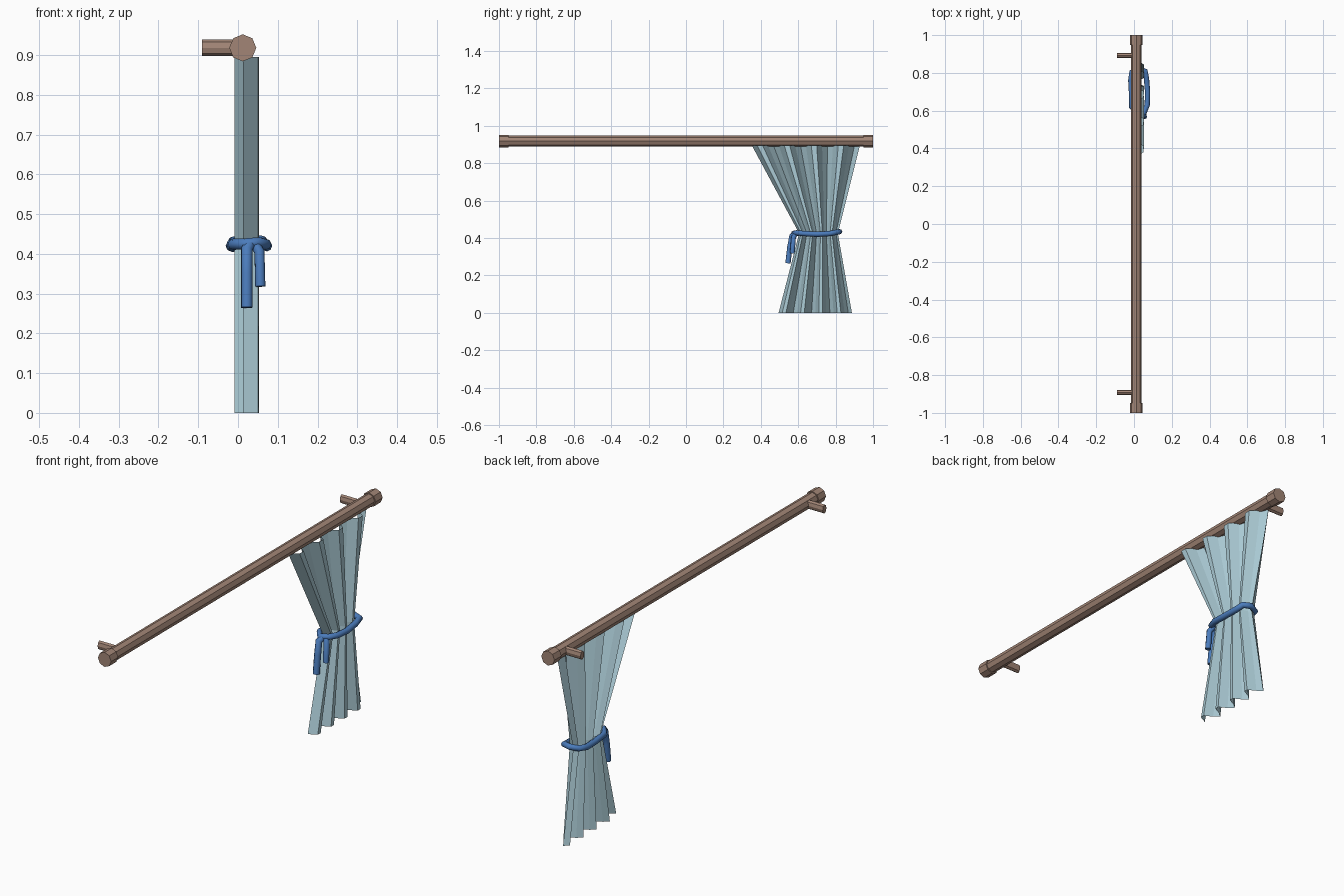
import bpy, bmesh, math
from math import sin, pi

if "Cube" in bpy.data.objects:
    bpy.data.objects.remove(bpy.data.objects["Cube"])


def material(name, rgb):
    m = bpy.data.materials.new(name)
    m.diffuse_color = (*rgb, 1)
    m.use_nodes = True
    m.node_tree.nodes["Principled BSDF"].inputs["Base Color"].default_value = m.diffuse_color
    return m


wood = material("wood", (0.36, 0.235, 0.18))
fabric = material("curtain fabric", (0.41, 0.60, 0.67))
cord = material("blue cord", (0.07, 0.20, 0.50))


def cylinder(name, loc, r, length, rot, scale=(1, 1)):
    bpy.ops.mesh.primitive_cylinder_add(vertices=8, radius=r, depth=length, location=loc, rotation=rot)
    o = bpy.context.object
    o.name = name
    o.scale = (scale[0], scale[1], 1)
    o.data.materials.append(wood)


def tube(name, pts, r, closed=False):
    c = bpy.data.curves.new(name, 'CURVE')
    c.dimensions = '3D'
    c.bevel_depth = r
    c.bevel_resolution = 2
    c.use_fill_caps = True
    s = c.splines.new('POLY')
    s.points.add(len(pts) - 1)
    for p, co in zip(s.points, pts):
        p.co = (*co, 1)
    s.use_cyclic_u = closed
    c.materials.append(cord)
    o = bpy.data.objects.new(name, c)
    bpy.context.collection.objects.link(o)
    bpy.ops.object.select_all(action='DESELECT')
    o.select_set(True)
    bpy.context.view_layer.objects.active = o
    bpy.ops.object.convert(target='MESH')


# Rod, end caps and wall brackets
RX, RZ = 0.012, 0.918
cylinder("rod", (RX, 0, RZ), 0.029, 1.96, (pi / 2, 0, 0))
for side, s in (("front", -1), ("back", 1)):
    cylinder(side + "_end_cap", (RX, s * 0.974, RZ), 0.034, 0.052, (pi / 2, 0, 0))
    cylinder(side + "_bracket", (-0.04, s * 0.892, RZ), 0.021, 0.10, (0, pi / 2, 0), (1, 0.65))

# Pleated curtain: a wavy strip gathered at the waist
PLEATS, STEPS = 4, 5
n = PLEATS * STEPS
bm = bmesh.new()
rows = []
for z, y0, y1 in ((0, 0.495, 0.887), (0.425, 0.605, 0.812), (0.895, 0.352, 0.93)):
    rows.append([bm.verts.new((0.0245 + 0.0335 * sin(2 * pi * PLEATS * i / n - 0.35),
                               y0 + (y1 - y0) * i / n, z)) for i in range(n + 1)])
for a, b in zip(rows, rows[1:]):
    for i in range(n):
        bm.faces.new((a[i], a[i + 1], b[i + 1], b[i]))
me = bpy.data.meshes.new("curtain")
bm.to_mesh(me)
bm.free()
me.materials.append(fabric)
bpy.context.collection.objects.link(bpy.data.objects.new("curtain", me))

# Tie-back loop and its two hanging tails
tube("tie_loop", [(0.02, 0.575, 0.425), (0.055, 0.59, 0.428), (0.07, 0.63, 0.424), (0.072, 0.70, 0.42),
                  (0.066, 0.77, 0.424), (0.06, 0.81, 0.432), (0.025, 0.822, 0.434), (-0.012, 0.805, 0.43),
                  (-0.017, 0.76, 0.42), (-0.013, 0.69, 0.418), (-0.012, 0.62, 0.424)], 0.014, True)
tube("long_tail", [(0.03, 0.585, 0.425), (0.022, 0.565, 0.41), (0.022, 0.555, 0.35), (0.022, 0.545, 0.265)], 0.015)
tube("short_tail", [(0.042, 0.59, 0.425), (0.054, 0.575, 0.405), (0.056, 0.568, 0.318)], 0.013)
